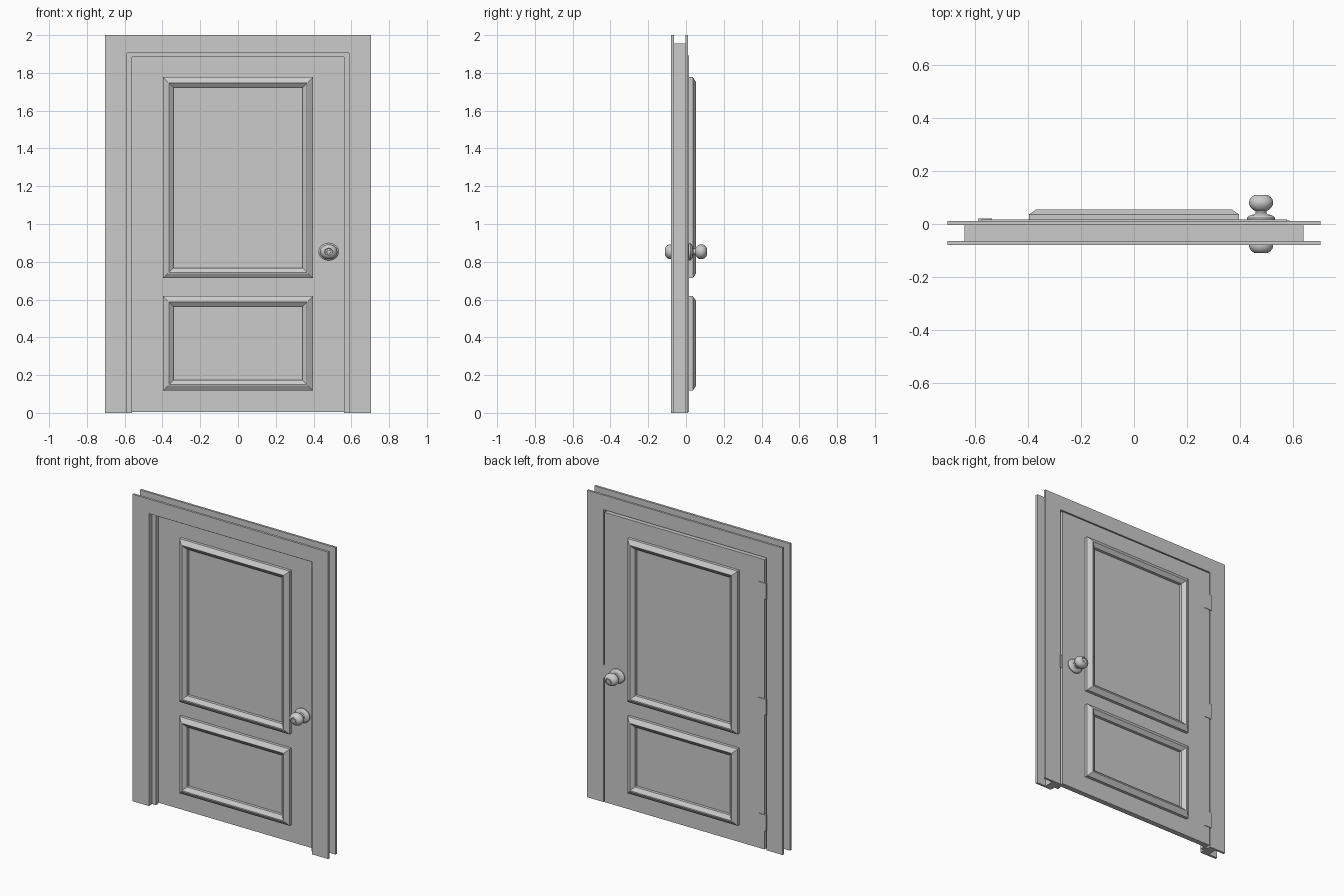
import bpy, bmesh, math
from mathutils import Vector

if "Cube" in bpy.data.objects:
    bpy.data.objects.remove(bpy.data.objects["Cube"])

grey = bpy.data.materials.new("plain grey")
grey.diffuse_color = (0.6, 0.6, 0.6, 1)
grey.use_nodes = True
grey.node_tree.nodes["Principled BSDF"].inputs["Base Color"].default_value = grey.diffuse_color


def finish(name, bm):
    bmesh.ops.recalc_face_normals(bm, faces=bm.faces)
    mesh = bpy.data.meshes.new(name)
    bm.to_mesh(mesh)
    bm.free()
    mesh.materials.append(grey)
    obj = bpy.data.objects.new(name, mesh)
    bpy.context.collection.objects.link(obj)
    return obj


def box(name, x0, x1, y0, y1, z0, z1):
    bm = bmesh.new()
    bmesh.ops.create_cube(bm, size=1)
    for v in bm.verts:
        v.co = ((x0 + x1) / 2 + v.co.x * (x1 - x0),
                (y0 + y1) / 2 + v.co.y * (y1 - y0),
                (z0 + z1) / 2 + v.co.z * (z1 - z0))
    return finish(name, bm)


def arch(name, outer, top, inner, inner_top, y0, y1):
    """Upside-down U around the doorway, extruded in y."""
    bm = bmesh.new()
    outline = [(-outer, 0), (-outer, top), (outer, top), (outer, 0),
               (inner, 0), (inner, inner_top), (-inner, inner_top), (-inner, 0)]
    a = [bm.verts.new((x, y0, z)) for x, z in outline]
    b = [bm.verts.new((x, y1, z)) for x, z in outline]
    for i in range(8):
        j = (i + 1) % 8
        bm.faces.new((a[i], a[j], b[j], b[i]))
    for ring in (a, b):
        for q in ((0, 1, 6, 7), (1, 2, 5, 6), (2, 3, 4, 5)):
            bm.faces.new([ring[k] for k in q])
    return finish(name, bm)


def moulding(name, half_w, z0, z1, side):
    """Mitred picture-frame moulding: (inset, height) profile swept round a rectangle."""
    profile = [(0, -0.002), (0, 0.019), (0.026, 0.037), (0.031, 0.037),
               (0.055, 0.019), (0.055, -0.002)]
    bm = bmesh.new()
    rings = []
    for d, h in profile:
        y = side * (DOOR_HALF + h)
        w = half_w - d
        rings.append([bm.verts.new(p) for p in (
            (-w, y, z0 + d), (w, y, z0 + d), (w, y, z1 - d), (-w, y, z1 - d))])
    n = len(rings)
    for i in range(n):
        r, s = rings[i], rings[(i + 1) % n]
        for k in range(4):
            m = (k + 1) % 4
            bm.faces.new((r[k], r[m], s[m], s[k]))
    return finish(name, bm)


def knob(name, x, z, side):
    """Rose, neck and handle turned as one (radius, distance from door) profile."""
    profile = [(0.053, -0.002), (0.053, 0.006), (0.048, 0.012), (0.038, 0.017),
               (0.026, 0.019), (0.021, 0.024), (0.021, 0.032), (0.030, 0.037),
               (0.040, 0.046), (0.045, 0.057), (0.046, 0.066), (0.043, 0.076),
               (0.036, 0.085), (0.026, 0.092), (0.022, 0.093), (0.019, 0.089),
               (0.011, 0.089), (0.010, 0.092)]
    seg = 32
    bm = bmesh.new()
    rings = []
    for r, d in profile:
        rings.append([bm.verts.new((
            x + r * math.cos(2 * math.pi * i / seg), side * (DOOR_HALF + d),
            z + 0.86 * r * math.sin(2 * math.pi * i / seg))) for i in range(seg)])
    for r, s in zip(rings, rings[1:]):
        for i in range(seg):
            j = (i + 1) % seg
            bm.faces.new((r[i], r[j], s[j], s[i]))
    bm.faces.new(rings[0])
    bm.faces.new(rings[-1])
    obj = finish(name, bm)
    bpy.context.view_layer.objects.active = obj
    obj.select_set(True)
    bpy.ops.object.shade_smooth_by_angle(angle=math.radians(35))
    obj.select_set(False)


DOOR_HALF = 0.017

# Door frame: two flat trims, the jamb between them and the door stop
arch("front_trim", 0.705, 2.0, 0.587, 1.905, -0.079, -0.064)
arch("back_trim", 0.705, 2.0, 0.587, 1.905, -0.003, 0.011)
arch("jamb", 0.64, 1.956, 0.587, 1.905, -0.064, -0.003)
arch("door_stop", 0.587, 1.905, 0.56, 1.885, -0.045, -0.018)

# Door leaf with panel mouldings and knobs on both faces
box("door_leaf", -0.577, 0.577, -DOOR_HALF, DOOR_HALF, 0.005, 1.893)
for label, side in (("front", -1), ("back", 1)):
    moulding(label + "_upper_moulding", 0.397, 0.713, 1.777, side)
    moulding(label + "_lower_moulding", 0.397, 0.118, 0.618, side)
    knob(label + "_knob", 0.48, 0.853, side)

# Hinges across the left gap, strike plate on the right
for i, z in enumerate((0.18, 0.935, 1.69)):
    box(f"hinge_leaf_{i + 1}", -0.59, -0.537, 0.008, 0.021, z - 0.052, z + 0.052)
box("strike_plate", 0.573, 0.588, -0.01, 0.014, 0.81, 0.896)
